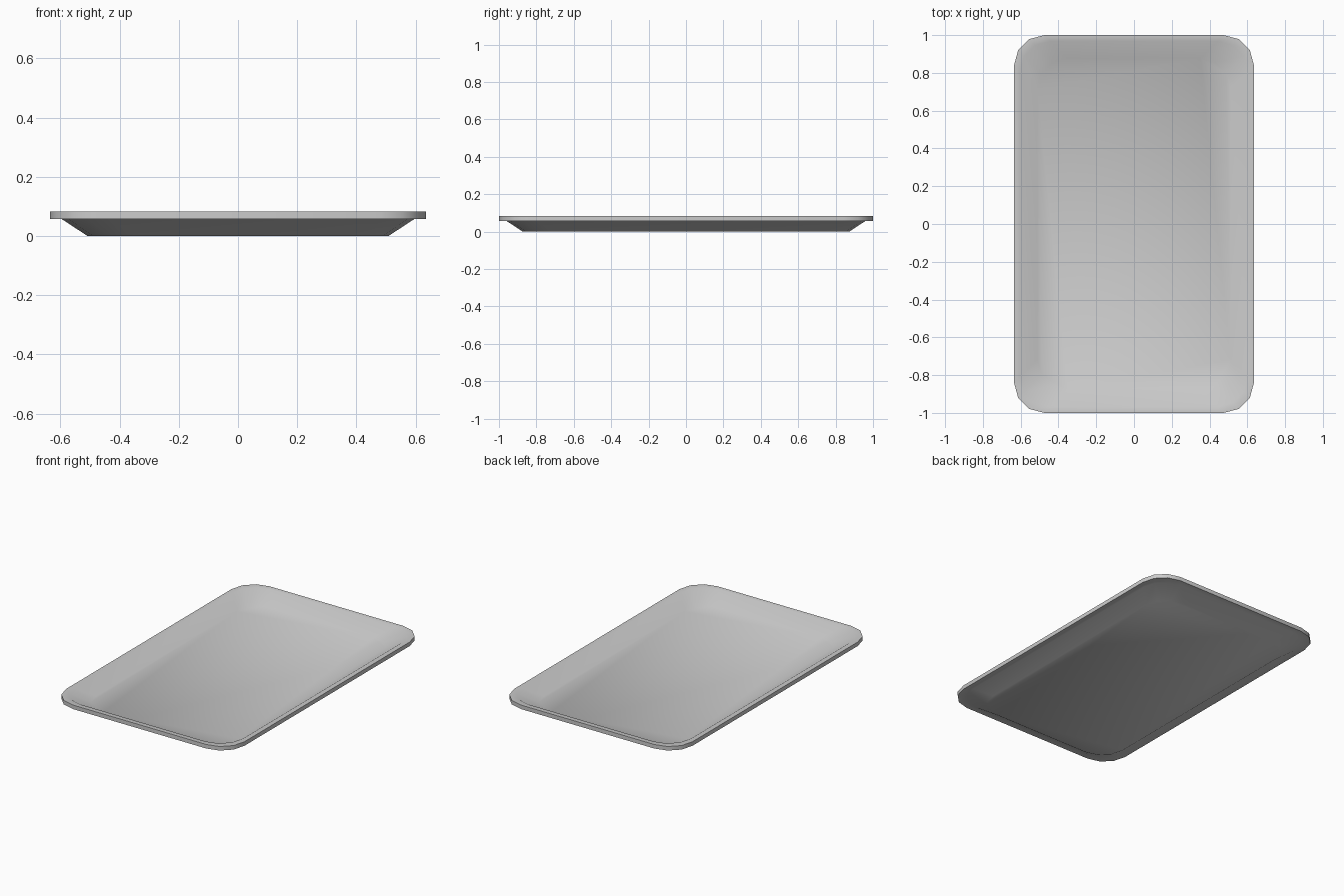
import bpy, bmesh, math

if "Cube" in bpy.data.objects:
    bpy.data.objects.remove(bpy.data.objects["Cube"])

HX, HY, R, SEG = 0.635, 1.0, 0.16, 3   # outer half sizes, corner radius, corner segments


def ring(bm, inset, z):
    """Rounded rectangle loop, inset from the outer edge."""
    cx, cy = HX - inset - R, HY - inset - R
    verts = []
    for k, (sx, sy) in enumerate([(1, 1), (-1, 1), (-1, -1), (1, -1)]):
        for i in range(SEG + 1):
            a = math.radians(90) * (k + i / SEG)
            verts.append(bm.verts.new((sx * cx + R * math.cos(a),
                                       sy * cy + R * math.sin(a), z)))
    return verts


# cross-section from underside, round the rim, down to the inner floor
profile = [(0.127, 0.0), (0.04, 0.057), (0.0, 0.057),
           (0.0, 0.083), (0.032, 0.083), (0.124, 0.02)]

bm = bmesh.new()
rings = [ring(bm, d, z) for d, z in profile]
for lo, hi in zip(rings, rings[1:]):
    n = len(lo)
    for i in range(n):
        j = (i + 1) % n
        bm.faces.new((lo[i], lo[j], hi[j], hi[i]))
# underside and inner floor
bm.faces.new(rings[0][::-1])
bm.faces.new(rings[-1])
bmesh.ops.recalc_face_normals(bm, faces=bm.faces)

mesh = bpy.data.meshes.new("tray")
bm.to_mesh(mesh)
bm.free()
tray = bpy.data.objects.new("tray", mesh)
bpy.context.collection.objects.link(tray)
bpy.context.view_layer.objects.active = tray
tray.select_set(True)
bpy.ops.object.shade_smooth_by_angle(angle=math.radians(31))
